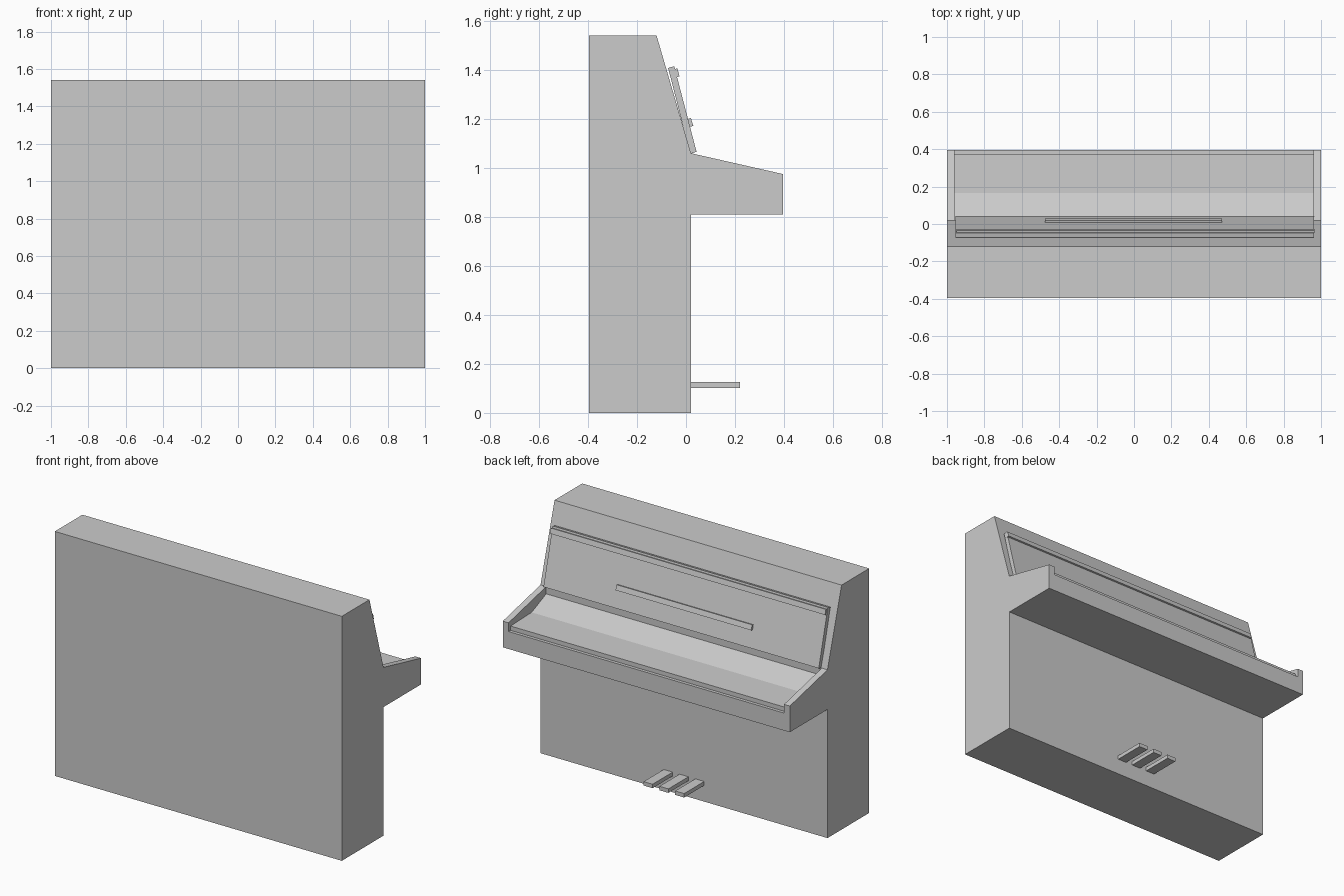
import bpy, bmesh

if "Cube" in bpy.data.objects:
    bpy.data.objects.remove(bpy.data.objects["Cube"])


def prism(name, profile, x0, x1):
    """Extrude a (y, z) profile along x."""
    bm = bmesh.new()
    face = bm.faces.new([bm.verts.new((x0, y, z)) for y, z in profile])
    ext = bmesh.ops.extrude_face_region(bm, geom=[face])
    verts = [v for v in ext["geom"] if isinstance(v, bmesh.types.BMVert)]
    bmesh.ops.translate(bm, verts=verts, vec=(x1 - x0, 0, 0))
    bmesh.ops.recalc_face_normals(bm, faces=bm.faces)
    mesh = bpy.data.meshes.new(name)
    bm.to_mesh(mesh)
    bm.free()
    obj = bpy.data.objects.new(name, mesh)
    bpy.context.collection.objects.link(obj)
    return obj


# Cabinet with arms, from its side silhouette
cabinet = prism("cabinet", [(-0.395, 0), (0.02, 0), (0.02, 0.81), (0.395, 0.81),
                            (0.395, 0.975), (0.02, 1.06), (-0.12, 1.54),
                            (-0.395, 1.54)], -1, 1)

# Keyboard recess between the cheeks: slip, lid step, lid and sloped fallboard
recess = prism("recess_cutter", [(0.45, 0.92), (0.375, 0.92), (0.375, 0.947),
                                 (0.165, 0.953), (0.02, 1.014), (0.02, 1.2),
                                 (0.45, 1.2)], -0.96, 0.96)
recess.hide_render = True
cut = cabinet.modifiers.new("recess", "BOOLEAN")
cut.operation = "DIFFERENCE"
cut.solver = "EXACT"
cut.object = recess
bpy.context.view_layer.objects.active = cabinet
bpy.ops.object.modifier_apply(modifier=cut.name)
bpy.data.objects.remove(recess)

# Leaning music panel with its upper rail and short sheet ledge
prism("music_panel", [(0.017, 1.057), (0.043, 1.066), (-0.048, 1.415),
                      (-0.073, 1.408)], -0.955, 0.963)
prism("upper_rail", [(-0.040, 1.37), (-0.027, 1.374), (-0.035, 1.406),
                     (-0.048, 1.403)], -0.95, 0.966)
prism("sheet_ledge", [(0.014, 1.167), (0.030, 1.172), (0.020, 1.203),
                      (0.005, 1.199)], -0.475, 0.47)

# Three pedals
for i, x in enumerate((-0.11, 0, 0.11)):
    prism(f"pedal_{i + 1}", [(0.02, 0.102), (0.22, 0.102), (0.22, 0.127),
                             (0.02, 0.127)], x - 0.031, x + 0.031)
